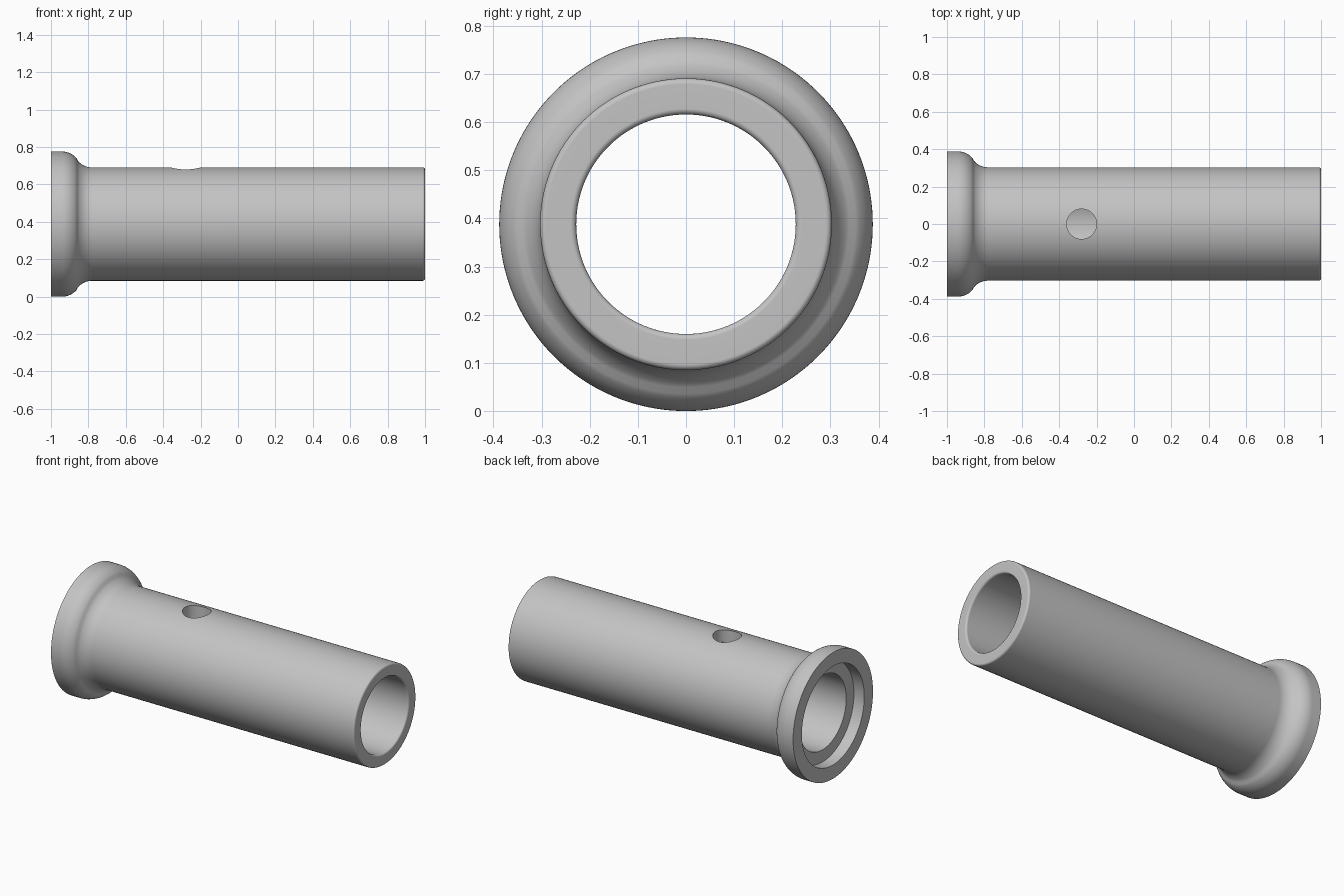
import bpy, bmesh
from math import sin, cos, pi, radians
from mathutils import Matrix

if "Cube" in bpy.data.objects:
    bpy.data.objects.remove(bpy.data.objects["Cube"])

AXIS_Z = 0.388
FLANGE_R, TUBE_R, BORE_R, RECESS_R = 0.388, 0.303, 0.228, 0.303
SEGS = 160


def arc(cx, cr, rad, a0, a1, n):
    """Arc points (x, radius); angles in degrees."""
    return [(cx + rad * cos(radians(a0 + (a1 - a0) * i / n)),
             cr + rad * sin(radians(a0 + (a1 - a0) * i / n))) for i in range(n + 1)]


# Closed half-section of the sleeve: (x, radius)
f = 0.012
profile = [(-0.93, BORE_R), (-0.93, RECESS_R), (-1, RECESS_R), (-1, FLANGE_R)]
profile += arc(-0.94, FLANGE_R - 0.1, 0.1, 90, 40, 8)            # rounded flange shoulder
profile += arc(-0.78, TUBE_R + 0.1, 0.1, 220, 270, 8)            # concave neck
profile += [(-0.38, TUBE_R), (-0.18, TUBE_R)]
profile += arc(1 - f, TUBE_R - f, f, 90, 0, 4)                   # outer end rounding
profile += arc(1 - f, BORE_R + f, f, 0, -90, 4)                  # inner end rounding
profile += [(-0.18, BORE_R), (-0.38, BORE_R)]

# Revolve the section around the x axis
bm = bmesh.new()
rings = []
for s in range(SEGS):
    a = 2 * pi * s / SEGS
    rings.append([bm.verts.new((x, r * cos(a), AXIS_Z + r * sin(a))) for x, r in profile])
n = len(profile)
for s in range(SEGS):
    p, q = rings[s], rings[(s + 1) % SEGS]
    for i in range(n):
        j = (i + 1) % n
        bm.faces.new((p[i], p[j], q[j], q[i]))
bmesh.ops.recalc_face_normals(bm, faces=bm.faces)
mesh = bpy.data.meshes.new("flanged_sleeve")
bm.to_mesh(mesh)
bm.free()
sleeve = bpy.data.objects.new("flanged_sleeve", mesh)
bpy.context.collection.objects.link(sleeve)

grey = bpy.data.materials.new("light_grey")
grey.diffuse_color = (0.55, 0.55, 0.55, 1)
grey.use_nodes = True
grey.node_tree.nodes["Principled BSDF"].inputs["Base Color"].default_value = grey.diffuse_color
mesh.materials.append(grey)

# Hole through the top wall only
bm = bmesh.new()
bmesh.ops.create_cone(bm, cap_ends=True, segments=64, radius1=0.08, radius2=0.08, depth=0.5,
                      matrix=Matrix.Translation((-0.28, 0, AXIS_Z + 0.25)))
cut_mesh = bpy.data.meshes.new("hole_cutter")
bm.to_mesh(cut_mesh)
bm.free()
cut_mesh.materials.append(grey)
cutter = bpy.data.objects.new("hole_cutter", cut_mesh)
cutter.hide_render = True
bpy.context.collection.objects.link(cutter)

bpy.context.view_layer.objects.active = sleeve
sleeve.select_set(True)
mod = sleeve.modifiers.new("top_hole", 'BOOLEAN')
mod.operation = 'DIFFERENCE'
mod.solver = 'EXACT'
mod.object = cutter
bpy.ops.object.modifier_apply(modifier=mod.name)
bpy.data.objects.remove(cutter)

# Smooth surfaces with crisp rims
bpy.ops.object.shade_smooth_by_angle(angle=radians(35))
wn = sleeve.modifiers.new("clean_shading", 'WEIGHTED_NORMAL')
wn.keep_sharp = True
